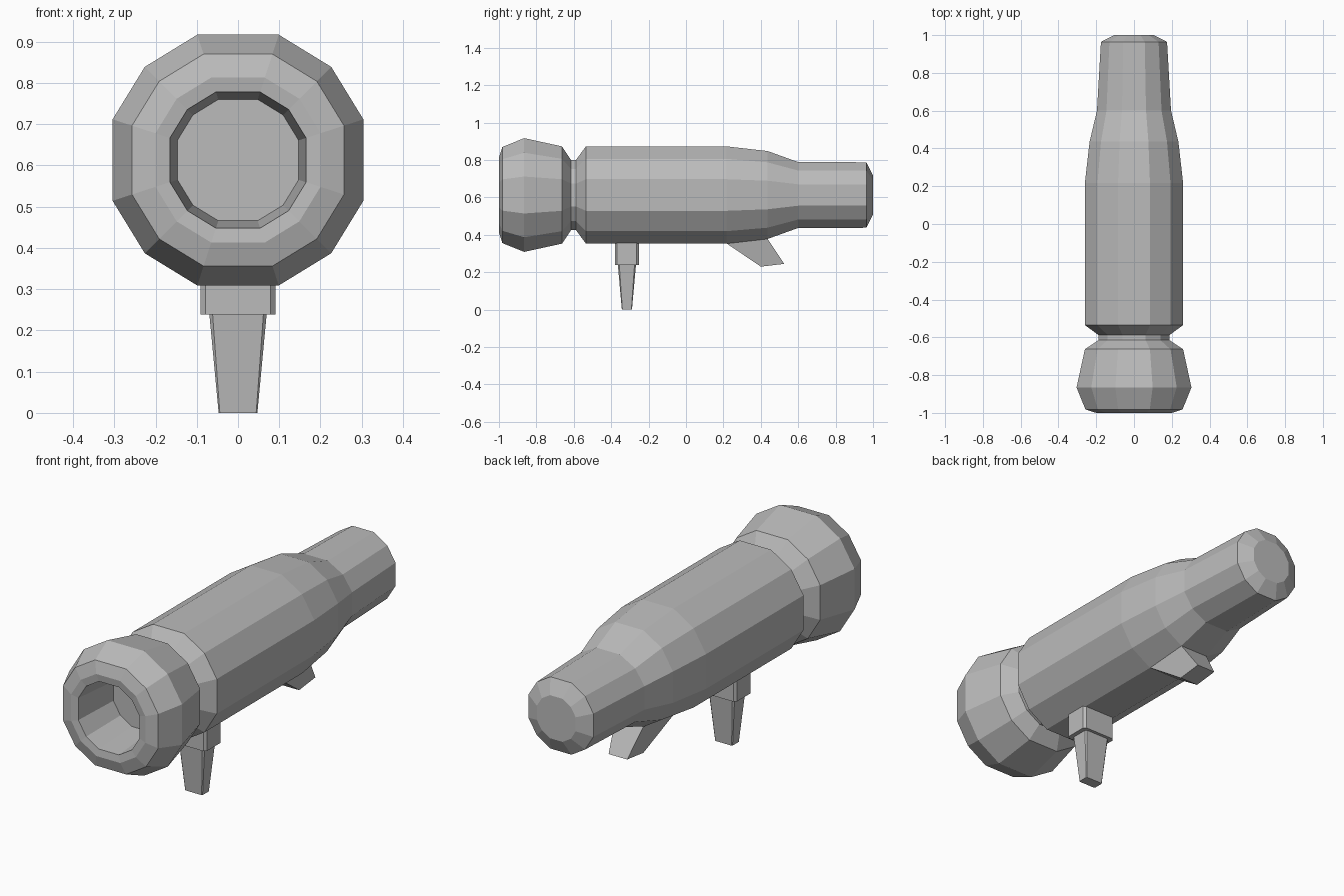
import bpy, bmesh
from math import sin, cos, radians

cube = bpy.data.objects.get("Cube")
if cube:
    bpy.data.objects.remove(cube, do_unlink=True)

grey = bpy.data.materials.new("plain grey")
grey.use_nodes = True
grey.diffuse_color = (0.5, 0.5, 0.5, 1)
grey.node_tree.nodes["Principled BSDF"].inputs["Base Color"].default_value = (0.5, 0.5, 0.5, 1)

AXIS_Z = 0.613


def loft(name, rings):
    """Skin a list of equal-length point rings and cap both ends."""
    bm = bmesh.new()
    loops = [[bm.verts.new(p) for p in ring] for ring in rings]
    n = len(loops[0])
    for a, b in zip(loops, loops[1:]):
        for i in range(n):
            j = (i + 1) % n
            bm.faces.new((a[i], a[j], b[j], b[i]))
    bm.faces.new(loops[0])
    bm.faces.new(loops[-1])
    bmesh.ops.recalc_face_normals(bm, faces=bm.faces)
    mesh = bpy.data.meshes.new(name)
    bm.to_mesh(mesh)
    bm.free()
    mesh.materials.append(grey)
    obj = bpy.data.objects.new(name, mesh)
    bpy.context.collection.objects.link(obj)
    return obj


def tube_ring(y, half_height, half_width=None):
    """Twelve-sided ring with wider top, bottom and side facets."""
    half_width = half_width or half_height
    k = cos(radians(18))
    angles = [radians(q * 90 + a) for q in range(4) for a in (18, 45, 72)]
    return [(half_width * cos(a) / k, y, AXIS_Z + half_height * sin(a) / k) for a in angles]


def chamfered_ring(z, y, half_x, half_y, c):
    """Horizontal rectangle with cut corners."""
    x, w = half_x, half_y
    pts = [(x, w - c), (x - c, w), (c - x, w), (-x, w - c),
           (-x, c - w), (c - x, -w), (x - c, -w), (x, c - w)]
    return [(px, y + py, z) for px, py in pts]


# Barrel: bore floor, flared muzzle, groove, body and narrow tail
loft("barrel", [tube_ring(*p) for p in (
    (-0.75, 0.147), (-0.995, 0.165), (-1.0, 0.2), (-0.982, 0.257),
    (-0.865, 0.304), (-0.663, 0.26), (-0.615, 0.188), (-0.588, 0.188),
    (-0.535, 0.26), (0.217, 0.26), (0.436, 0.235), (0.6, 0.176, 0.196),
    (0.964, 0.175), (1.0, 0.105))])

# Grip and its collar
GRIP_Y = -0.316
loft("grip_collar", [chamfered_ring(z, GRIP_Y, 0.091, 0.064, 0.012) for z in (0.4, 0.238)])
loft("grip", [chamfered_ring(0.245, GRIP_Y, 0.07, 0.049, 0.008),
              chamfered_ring(0.0, GRIP_Y, 0.047, 0.027, 0.003)])


# Swept fin growing from the underside facet
def fin_ring(half_front, half_back, front, back):
    return [(s * w, y, z) for s, w, (y, z) in (
        (1, half_front, front), (1, half_back, back),
        (-1, half_back, back), (-1, half_front, front))]


loft("fin", [fin_ring(0.084, 0.076, (0.217, 0.354), (0.436, 0.379)),
             fin_ring(0.05, 0.05, (0.4, 0.23), (0.525, 0.245))])
